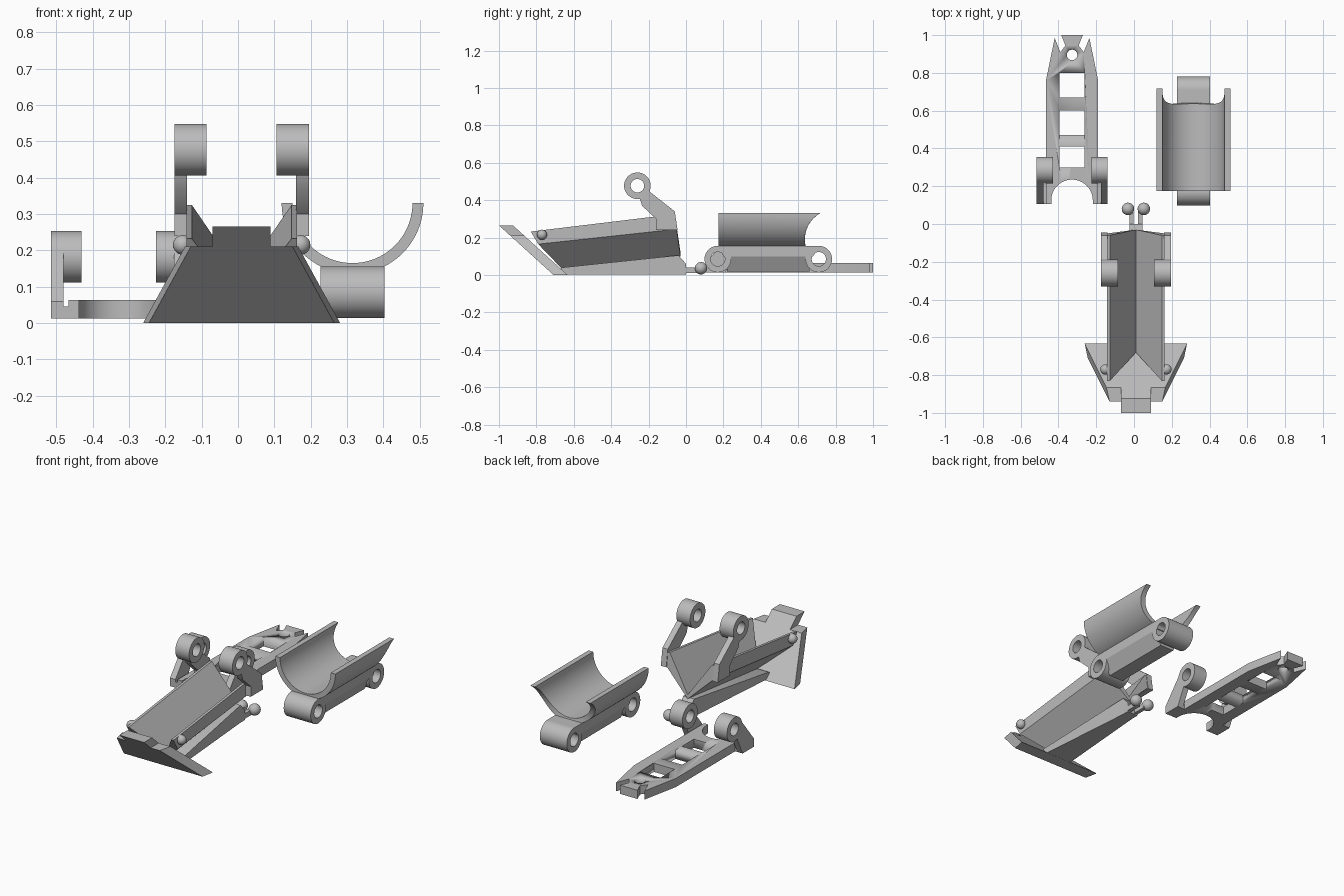
import bpy, bmesh
from math import sin, cos, pi, sqrt
from mathutils import Vector

if "Cube" in bpy.data.objects:
    bpy.data.objects.remove(bpy.data.objects["Cube"])

grey = bpy.data.materials.new("plain_grey")
grey.use_nodes = True
COLOUR = (0.5, 0.5, 0.5, 1)
grey.diffuse_color = COLOUR
grey.node_tree.nodes["Principled BSDF"].inputs["Base Color"].default_value = COLOUR


def finish(name, bm):
    bmesh.ops.recalc_face_normals(bm, faces=bm.faces)
    mesh = bpy.data.meshes.new(name)
    bm.to_mesh(mesh)
    bm.free()
    mesh.materials.append(grey)
    ob = bpy.data.objects.new(name, mesh)
    bpy.context.collection.objects.link(ob)
    bpy.ops.object.select_all(action='DESELECT')
    ob.select_set(True)
    bpy.context.view_layer.objects.active = ob
    bpy.ops.object.shade_smooth_by_angle(angle=0.6)
    return ob


def loft(name, rings, wrap=False):
    """Skin matching rings of points; cap the ends unless the rings wrap round."""
    bm = bmesh.new()
    vs = [[bm.verts.new(p) for p in ring] for ring in rings]
    pairs = list(zip(vs, vs[1:])) + ([(vs[-1], vs[0])] if wrap else [])
    for a, b in pairs:
        for i in range(len(a)):
            j = (i + 1) % len(a)
            bm.faces.new((a[i], a[j], b[j], b[i]))
    if not wrap:
        bm.faces.new(vs[0])
        bm.faces.new(vs[-1])
    return finish(name, bm)


def prism_x(name, profile, x0, x1):
    return loft(name, [[(x, y, z) for y, z in profile] for x in (x0, x1)])


def prism_z(name, outline, z0, z1):
    return loft(name, [[(x, y, z) for x, y in outline] for z in (z0, z1)])


def circle(cx, cy, r, n=40):
    return [(cx + r * cos(2 * pi * i / n), cy + r * sin(2 * pi * i / n)) for i in range(n)]


def tube_x(name, x0, x1, y, z, r, hole):
    rings = [(x0, r), (x1, r), (x1, hole), (x0, hole)]
    return loft(name, [[(x, *p) for p in circle(y, z, q)] for x, q in rings], wrap=True)


def ball(name, centre, r):
    bm = bmesh.new()
    bmesh.ops.create_uvsphere(bm, u_segments=24, v_segments=14, radius=r)
    bmesh.ops.translate(bm, verts=bm.verts, vec=Vector(centre))
    return finish(name, bm)


def span(cx, side, a, b):
    return cx + side * a, cx + side * b


SIDES = (("left", 1), ("right", -1))

# --- Cradle: half-pipe trough with a scooped back end
CX, TOP = 0.315, 0.33
rings = []
for i in range(41):
    a = pi + pi * i / 40
    section = []
    for r, back in ((0.165, False), (0.165, True), (0.195, True), (0.195, False)):
        z = TOP + r * sin(a)
        y = 0.795 - sqrt(0.16 ** 2 - (z - 0.19) ** 2) if back else 0.175
        section.append((CX + r * cos(a), y, z))
    rings.append(section)
loft("cradle_trough", rings)

# Link under the trough, with an eye at each end
HW = 0.0875
for name, y in (("front", 0.17), ("back", 0.71)):
    tube_x("cradle_eye_" + name, CX - HW, CX + HW, y, 0.085, 0.071, 0.038)
prism_x("cradle_bar", [(0.17, 0.156), (0.71, 0.156), (0.68, 0.1), (0.2, 0.1)], CX - HW, CX + HW)
loft("cradle_bar_underside", [
    [(CX + s * w, y, z) for s, y in ((-1, 0.22), (1, 0.22), (1, 0.66), (-1, 0.66))]
    for w, z in ((HW, 0.1), (0.045, 0.018))])

# --- Ladder strip: pointed plate with windows and a round hole
SX = -0.328
half = [(0.11 * sin(pi * i / 24), 0.125 + 0.11 * cos(pi * i / 24)) for i in range(1, 13)]
half += [(0.11, 0.105), (0.138, 0.105), (0.138, 0.76), (0.092, 0.985),
         (0.062, 0.91), (0.035, 0.945), (0.057, 1.0)]
outline = [(0, 0.235)] + half + [(-x, y) for x, y in reversed(half)]
plate = prism_z("strip_plate", [(SX + x, y) for x, y in outline], 0.012, 0.063)
cutters = [prism_z("cutter", [(SX + sx * 0.067, y) for sx, y in
                              ((-1, y0), (1, y0), (1, y1), (-1, y1))], -0.1, 0.2)
           for y0, y1 in ((0.3, 0.41), (0.47, 0.6), (0.67, 0.8))]
cutters.append(prism_z("cutter", circle(SX, 0.895, 0.028, 24), -0.1, 0.2))
bpy.context.view_layer.objects.active = plate
for cutter in cutters:
    mod = plate.modifiers.new("cut", 'BOOLEAN')
    mod.object = cutter
    mod.solver = 'EXACT'
    bpy.ops.object.modifier_apply(modifier=mod.name)
    bpy.data.objects.remove(cutter)

# Feet, leaning arms and eyes of the strip
for side, s in SIDES:
    x0, x1 = span(SX, s, 0.112, 0.187)
    prism_x("strip_foot_" + side, [(0.105, 0.012), (0.21, 0.012), (0.21, 0.045), (0.105, 0.045)], x0, x1)
    x0, x1 = span(SX, s, 0.152, 0.187)
    prism_x("strip_arm_" + side, [(0.105, 0.012), (0.21, 0.012), (0.265, 0.125),
                                  (0.225, 0.21), (0.105, 0.06)], x0, x1)
    x0, x1 = span(SX, s, 0.102, 0.187)
    tube_x("strip_eye_" + side, x0, x1, 0.285, 0.182, 0.071, 0.036)

# --- Main body: raked blade at the front
MX = 0.01


def blade_ring(back, flare):
    half = [(0.255 + flare, 0), (0.14 + flare, 0.21), (0.08, 0.21), (0.08, 0.265)]
    pts = half + [(-x, z) for x, z in reversed(half)]
    return [(MX + x, -1 + (0.265 - z) * 1.1 + back, z) for x, z in pts]


loft("blade", [blade_ring(0, 0), blade_ring(0.075, 0.016)])


# Open V-shaped hull
def hull_ring(top, band, keel, inner):
    half = [(0.152, *top), (0.152, *band)]
    lip = (0.137, *top)
    pts = half + [(0, *keel)] + [(-x, y, z) for x, y, z in reversed(half)]
    pts += [(-lip[0], *lip[1:]), (0, *inner), lip]
    return [(MX + x, y, z) for x, y, z in pts]


loft("hull", [hull_ring((-0.83, 0.232), (-0.79, 0.165), (-0.66, 0.03), (-0.68, 0.055)),
              hull_ring((-0.06, 0.325), (-0.05, 0.245), (-0.03, 0.1), (-0.03, 0.125))])

# Tapering keel and tail block
loft("keel", [[(MX + s * w, y, z) for s, z in ((-1, 0.003), (1, 0.003), (1, top), (-1, top))]
              for w, y, top in ((0.085, -0.7, 0.02), (0.085, -0.66, 0.04),
                                (0.035, -0.04, 0.105), (0.035, 0, 0.06))])

# Upright arms, eyes, side pins and tail balls
for side, s in SIDES:
    x0, x1 = span(MX, s, 0.15, 0.185)
    prism_x("hull_arm_" + side, [(-0.25, 0.42), (-0.235, 0.37), (-0.16, 0.3), (-0.16, 0.24),
                                 (-0.045, 0.24), (-0.06, 0.34), (-0.2, 0.45)], x0, x1)
    x0, x1 = span(MX, s, 0.096, 0.185)
    tube_x("hull_eye_" + side, x0, x1, -0.26, 0.477, 0.071, 0.036)
    ball("side_pin_" + side, (MX + s * 0.162, -0.77, 0.215), 0.027)
    x0, x1 = span(MX, s, 0.012, 0.035)
    prism_x("tail_prong_" + side, [(-0.11, 0.01), (0.08, 0.01), (0.08, 0.04), (-0.11, 0.04)], x0, x1)
    ball("tail_ball_" + side, (MX + s * 0.042, 0.08, 0.036), 0.033)
